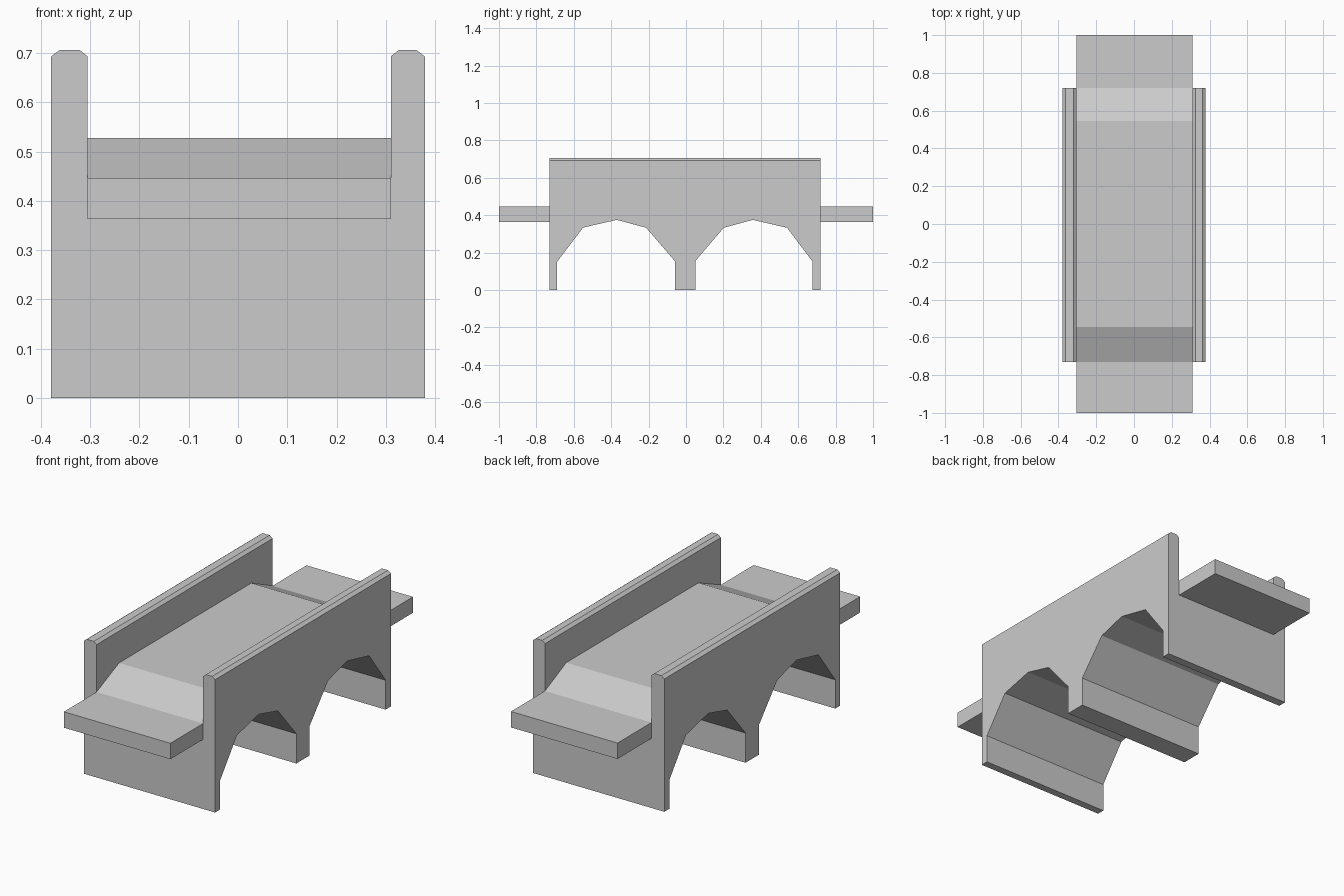
import bpy, bmesh

if "Cube" in bpy.data.objects:
    bpy.data.objects.remove(bpy.data.objects["Cube"])


def make_loft(name, rings):
    """Solid through matching closed rings of points, capped at both ends."""
    bm = bmesh.new()
    loops = [[bm.verts.new(p) for p in ring] for ring in rings]
    n = len(loops[0])
    for a, b in zip(loops, loops[1:]):
        for i in range(n):
            j = (i + 1) % n
            bm.faces.new((a[i], a[j], b[j], b[i]))
    bm.faces.new(loops[0])
    bm.faces.new(loops[-1])
    bmesh.ops.recalc_face_normals(bm, faces=bm.faces)
    mesh = bpy.data.meshes.new(name)
    bm.to_mesh(mesh)
    bm.free()
    ob = bpy.data.objects.new(name, mesh)
    bpy.context.collection.objects.link(ob)
    return ob


XL, XR = -0.305, 0.31      # road edges
OUT = 0.379                # outer wall faces
Y0, Y1 = -0.73, 0.72       # bridge ends
LOW, HIGH = 0.446, 0.527   # road heights


def section(y, road):
    """Cross-section: solid base, road and two chamfered parapets."""
    pts = [(-OUT, 0), (OUT, 0), (OUT, 0.693), (0.362, 0.706), (0.326, 0.706),
           (XR, 0.693), (XR, road), (XL, road), (XL, 0.693),
           (-0.321, 0.706), (-0.362, 0.706), (-OUT, 0.693)]
    return [(x, y, z) for x, z in pts]


# Bridge body with humped road between parapets
body = make_loft("bridge_body", [section(Y0, LOW), section(-0.545, HIGH),
                                 section(0.545, HIGH), section(Y1, LOW)])

# Two faceted arches cut through the body
arches = [
    [(-0.69, -0.1), (-0.69, 0.15), (-0.55, 0.334), (-0.37, 0.375),
     (-0.213, 0.333), (-0.06, 0.155), (-0.06, -0.1)],
    [(0.05, -0.1), (0.05, 0.155), (0.202, 0.333), (0.357, 0.375),
     (0.54, 0.333), (0.676, 0.153), (0.676, -0.1)],
]
for k, prof in enumerate(arches):
    cutter = make_loft(f"arch_cutter_{k + 1}",
                       [[(x, y, z) for y, z in prof] for x in (-0.6, 0.6)])
    cutter.hide_render = True
    mod = body.modifiers.new("arch", 'BOOLEAN')
    mod.operation = 'DIFFERENCE'
    mod.solver = 'EXACT'
    mod.object = cutter
    bpy.context.view_layer.objects.active = body
    bpy.ops.object.modifier_apply(modifier=mod.name)
    bpy.data.objects.remove(cutter)

# Approach slabs at each end
for name, ya, yb in (("front_approach_slab", -1, Y0), ("back_approach_slab", Y1, 1)):
    make_loft(name, [[(XL, y, 0.363), (XR, y, 0.363), (XR, y, LOW), (XL, y, LOW)]
                     for y in (ya, yb)])
